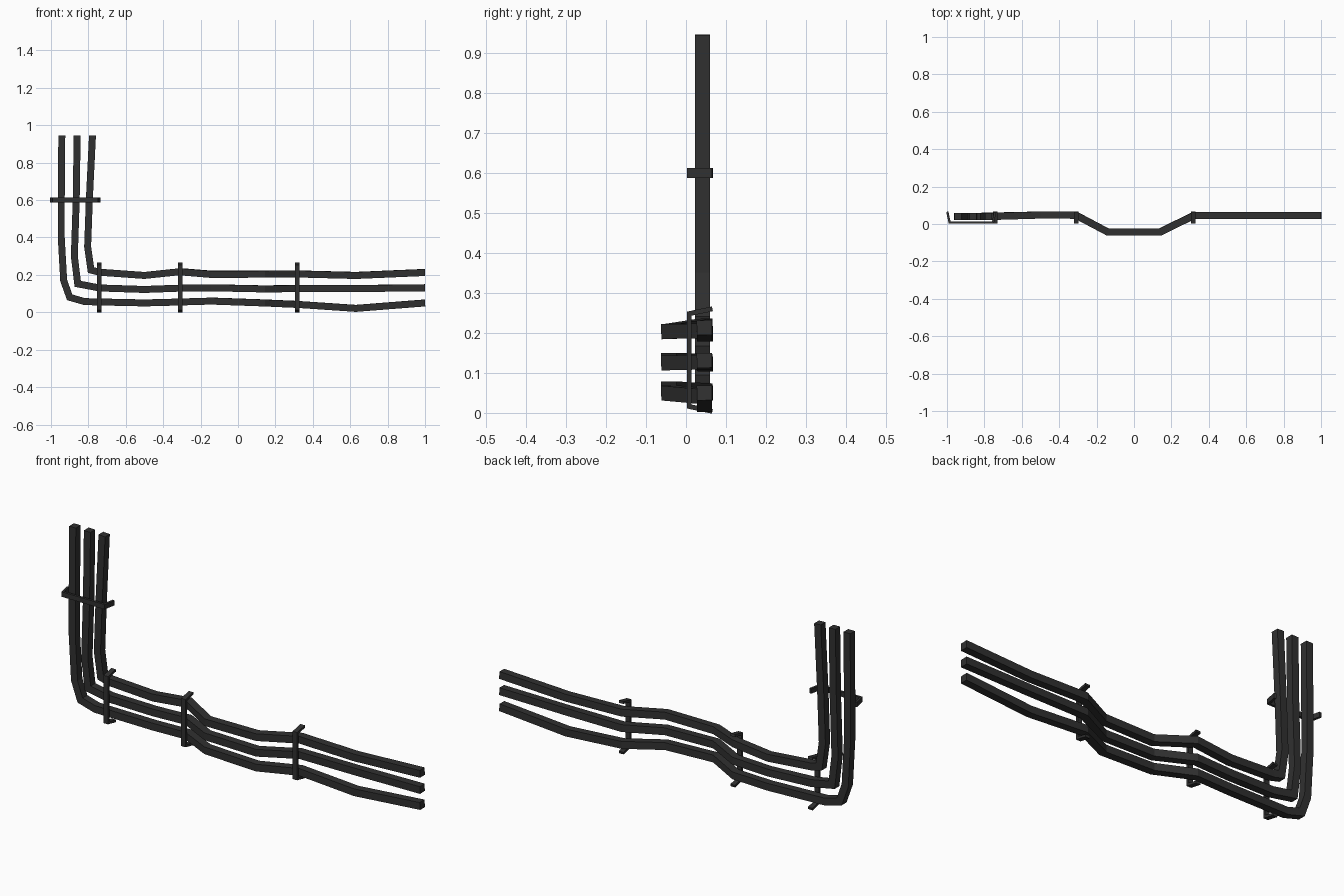
import bpy, bmesh
from mathutils import Vector

if "Cube" in bpy.data.objects:
    bpy.data.objects.remove(bpy.data.objects["Cube"])

mat = bpy.data.materials.new("charcoal black")
mat.diffuse_color = (0.03, 0.03, 0.03, 1)
mat.use_nodes = True
mat.node_tree.nodes["Principled BSDF"].inputs["Base Color"].default_value = mat.diffuse_color


def sweep(name, path, axis_a, half_a, half_b):
    """Sweep a rectangle along a path with mitred corners and closed ends."""
    pts = [Vector(p) for p in path]
    dirs = [(b - a).normalized() for a, b in zip(pts, pts[1:])]
    a = Vector(axis_a)
    a = (a - dirs[0] * a.dot(dirs[0])).normalized()
    b = dirs[0].cross(a)
    ring = [pts[0] + a * half_a * i + b * half_b * j
            for i, j in ((1, 1), (-1, 1), (-1, -1), (1, -1))]
    bm = bmesh.new()
    prev = [bm.verts.new(p) for p in ring]
    bm.faces.new(prev)
    for k, d in enumerate(dirs):
        n = (d + dirs[k + 1]).normalized() if k + 1 < len(dirs) else d
        ring = [p + d * ((pts[k + 1] - p).dot(n) / d.dot(n)) for p in ring]
        cur = [bm.verts.new(p) for p in ring]
        for i in range(4):
            j = (i + 1) % 4
            bm.faces.new((prev[i], prev[j], cur[j], cur[i]))
        prev = cur
    bm.faces.new(prev)
    bmesh.ops.recalc_face_normals(bm, faces=bm.faces[:])
    me = bpy.data.meshes.new(name)
    bm.to_mesh(me)
    bm.free()
    me.materials.append(mat)
    ob = bpy.data.objects.new(name, me)
    bpy.context.collection.objects.link(ob)
    return ob


# Cables: rising bend as (x, z), then the heights at shared stations of the run
stations = (-0.5, -0.31, -0.14, 0.14, 0.32, 0.63, 1.0)
depths = (0.048, 0.047, -0.043, -0.043, 0.046, 0.046, 0.046)
cables = {
    "upper_cable": ([(-0.778, 0.945), (-0.795, 0.6), (-0.804, 0.35), (-0.786, 0.226), (-0.74, 0.214)],
                    (0.197, 0.217, 0.203, 0.204, 0.205, 0.197, 0.213)),
    "middle_cable": ([(-0.86, 0.945), (-0.865, 0.6), (-0.875, 0.3), (-0.857, 0.152), (-0.74, 0.13)],
                     (0.122, 0.129, 0.131, 0.125, 0.127, 0.127, 0.131)),
    "lower_cable": ([(-0.942, 0.945), (-0.945, 0.6), (-0.945, 0.4), (-0.932, 0.17), (-0.9, 0.08), (-0.82, 0.057)],
                    (0.05, 0.055, 0.06, 0.05, 0.042, 0.021, 0.05)),
}
for name, (bend, heights) in cables.items():
    path = [(x, 0.041, z) for x, z in bend]
    path += list(zip(stations, depths, heights))
    sweep(name, path, (0, 1, 0), 0.019, 0.0185)

# Brackets: flat strap in front with two splayed arms reaching back
strap = [(0.066, 0.128), (0.008, 0.116), (0.008, -0.116), (0.066, -0.128)]
for i, x in enumerate((-0.742, -0.308, 0.317)):
    sweep(f"run_bracket_{i + 1}", [(x, y, 0.132 + s) for y, s in strap],
          (1, 0, 0), 0.0125, 0.006)
sweep("riser_bracket", [(-0.87 + s, y, 0.6) for y, s in strap],
      (0, 0, 1), 0.0125, 0.006)
